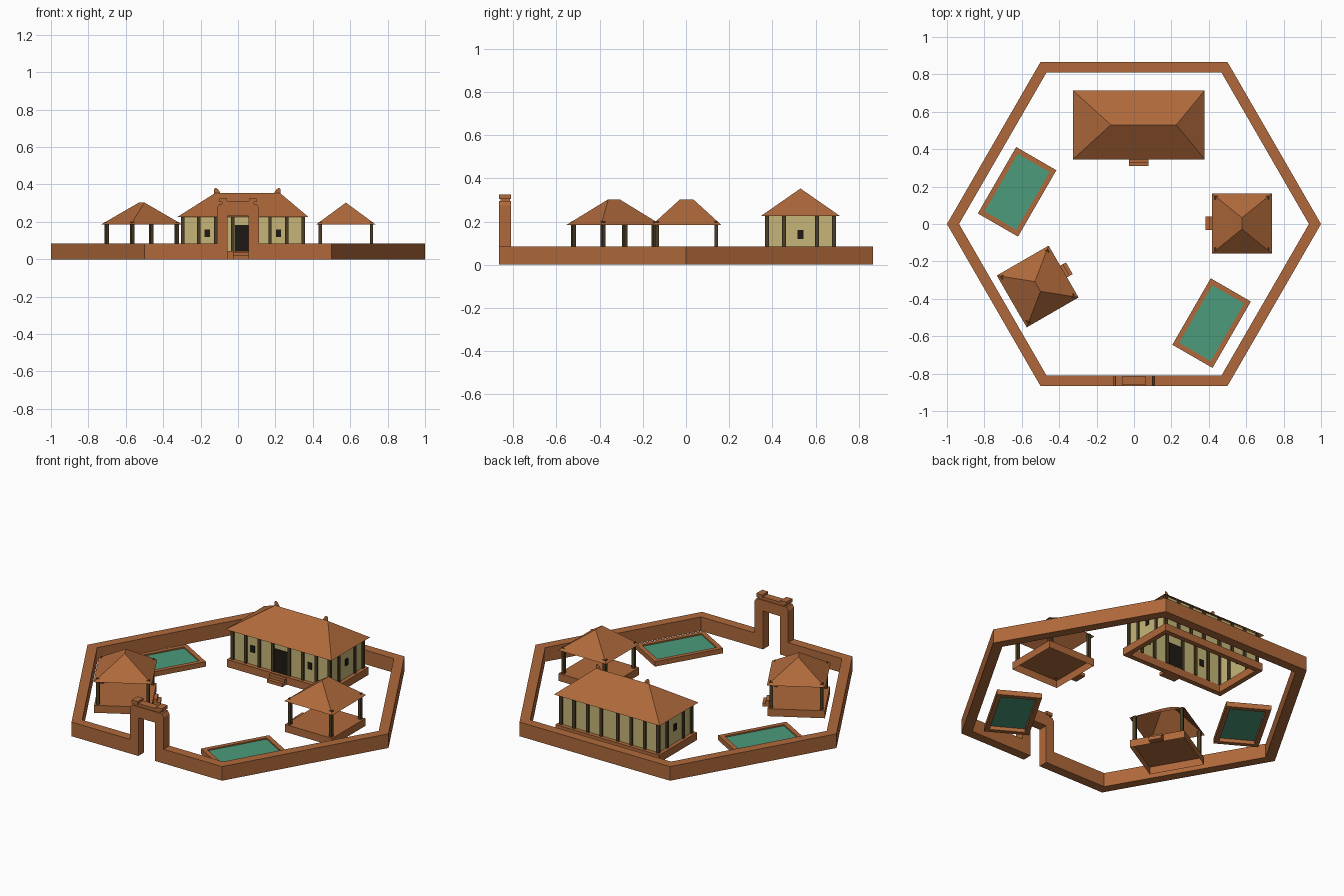
import bpy
from math import radians, sin, cos
from mathutils import Matrix

if "Cube" in bpy.data.objects:
    bpy.data.objects.remove(bpy.data.objects["Cube"])


def material(name, rgb):
    m = bpy.data.materials.new(name)
    m.diffuse_color = (*[c ** 2.2 for c in rgb], 1)
    m.use_nodes = True
    m.node_tree.nodes["Principled BSDF"].inputs["Base Color"].default_value = m.diffuse_color
    return m


CLAY = material("clay", (0.68, 0.41, 0.24))
PLASTER = material("plaster", (0.77, 0.71, 0.47))
TIMBER = material("timber", (0.30, 0.25, 0.16))
DARK = material("dark_opening", (0.14, 0.12, 0.10))
WATER = material("water", (0.30, 0.60, 0.48))


def mesh(name, verts, faces, mat, xf=Matrix()):
    me = bpy.data.meshes.new(name)
    me.from_pydata([xf @ Matrix.Translation(v).to_translation() for v in verts], [], faces)
    me.materials.append(mat)
    ob = bpy.data.objects.new(name, me)
    bpy.context.collection.objects.link(ob)
    return ob


def box(name, x, y, z, mat, xf=Matrix(), bottom=True, top=True):
    """Box from (min, max) pairs; bottom and top can be left open."""
    v = [(a, b, c) for c in z for a, b in
         ((x[0], y[0]), (x[1], y[0]), (x[1], y[1]), (x[0], y[1]))]
    f = [(i, (i + 1) % 4, (i + 1) % 4 + 4, i + 4) for i in range(4)]
    if bottom:
        f.append((3, 2, 1, 0))
    if top:
        f.append((4, 5, 6, 7))
    return mesh(name, v, f, mat, xf)


def strip(name, outer, inner, z0, z1, mat, xf=Matrix(), closed=True):
    """Wall of thickness between two matching plan outlines."""
    n = len(outer)
    v = [(*p, z) for z in (z0, z1) for p in outer + inner]
    f = []
    for i in range(n if closed else n - 1):
        j = (i + 1) % n
        f += [(i, j, j + 2 * n, i + 2 * n),
              (j + n, i + n, i + 3 * n, j + 3 * n),
              (i + 2 * n, j + 2 * n, j + 3 * n, i + 3 * n),
              (j, i, i + n, j + n)]
    if not closed:
        f += [(n, 0, 2 * n, 3 * n), (n - 1, 2 * n - 1, 4 * n - 1, 3 * n - 1)]
    return mesh(name, v, f, mat, xf)


def rect(a, b):
    return [(-a, -b), (a, -b), (a, b), (-a, b)]


def hip_roof(name, a, b, z0, z1, ridge, xf):
    """Hip roof shell: eave half sizes a, b and two ridge end points."""
    v = [(*p, z0) for p in rect(a, b)] + [(*p, z1) for p in ridge]
    if ridge[0][1] == ridge[1][1]:
        f = [(0, 1, 5, 4), (1, 2, 5), (2, 3, 4, 5), (3, 0, 4)]
    else:
        f = [(0, 1, 4), (1, 2, 5, 4), (2, 3, 5), (3, 0, 4, 5)]
    return mesh(name, v, f, CLAY, xf)


def place(x, y, deg):
    return Matrix.Translation((x, y, 0)) @ Matrix.Rotation(radians(deg), 4, 'Z')


# Hexagonal boundary wall, open at the gate
G, AP, AI = 0.056, 0.866, 0.81
angles = [-60 + 60 * i for i in range(6)]
ring = [(cos(radians(a)), sin(radians(a))) for a in angles]
k = AI / AP
strip("boundary_wall", [(G, -AP)] + ring + [(-G, -AP)],
      [(G, -AI)] + [(x * k, y * k) for x, y in ring] + [(-G, -AI)],
      0, 0.085, CLAY, closed=False)

# Gate: arch profile extruded through the wall, with stepped cap
right = [(G, 0), (0.112, 0), (0.112, 0.275), (0.1, 0.295)]
prof = [(G, 0.23)] + right
prof = prof + [(-x, z) for x, z in reversed(prof)]
n = len(prof)
mesh("gate_arch", [(x, y, z) for y in (-AP, -AI) for x, z in prof],
     [tuple(range(n)), tuple(range(2 * n - 1, n - 1, -1))] +
     [(i, i + n, (i + 1) % n + n, (i + 1) % n) for i in range(n)], CLAY)
box("gate_cap", (-0.085, 0.085), (-0.86, -0.815), (0.295, 0.312), CLAY)
for s in (-1, 1):
    box("gate_cap_end", sorted((s * 0.06, s * 0.1)), (-0.866, -0.81), (0.305, 0.325), CLAY)

# Two pools
for x, y in ((0.415, -0.53), (-0.625, 0.172)):
    xf = place(x, y, 60)
    strip("pool_rim", rect(0.205, 0.124), rect(0.178, 0.098), 0, 0.03, CLAY, xf)
    mesh("pool_water", [(*p, 0.022) for p in rect(0.178, 0.098)], [(0, 1, 2, 3)], WATER, xf)

# Two open pavilions
for x, y, deg in ((0.577, 0.003, 180), (-0.515, -0.334, 30)):
    xf = place(x, y, deg)
    box("pavilion_platform", (-0.157, 0.157), (-0.157, 0.157), (0, 0.045), CLAY, xf, bottom=False)
    box("pavilion_low_step", (0.157, 0.195), (-0.036, 0.036), (0, 0.02), CLAY, xf)
    box("pavilion_high_step", (0.157, 0.177), (-0.036, 0.036), (0.02, 0.038), CLAY, xf)
    for px, py in rect(0.137, 0.137):
        box("pavilion_post", (px - 0.009, px + 0.009), (py - 0.009, py + 0.009),
            (0.045, 0.2), TIMBER, xf)
    hip_roof("pavilion_roof", 0.16, 0.16, 0.185, 0.303, [(0, -0.03), (0, 0.03)], xf)

# Main hall
xf = place(0.026, 0.53, 0)
WX, WY = 0.322, 0.155
strip("hall_platform", rect(0.345, 0.18), rect(0.315, 0.15), 0, 0.045, CLAY, xf)
box("hall_low_step", (-0.052, 0.052), (-0.22, -0.18), (0, 0.02), CLAY, xf)
box("hall_high_step", (-0.052, 0.052), (-0.2, -0.18), (0.02, 0.038), CLAY, xf)
box("hall_walls", (-WX, WX), (-WY, WY), (0.045, 0.235), PLASTER, xf, bottom=False, top=False)
posts = [(s * px, t * WY) for px in (WX, 0.235, 0.145, 0.055) for s in (-1, 1) for t in (-1, 1)]
posts += [(s * WX, t * 0.076) for s in (-1, 1) for t in (-1, 1)]
for px, py in posts:
    box("hall_post", (px - 0.009, px + 0.009), (py - 0.009, py + 0.009), (0.045, 0.235), TIMBER, xf)
box("hall_door", (-0.043, 0.043), (-WY - 0.006, -WY + 0.006), (0.045, 0.182), DARK, xf)
for s in (-1, 1):
    c = s * 0.19
    box("front_window", (c - 0.014, c + 0.014), (-WY - 0.005, -WY + 0.005), (0.12, 0.16), DARK, xf)
    c = s * WX
    box("side_window", (c - 0.005, c + 0.005), (-0.013, 0.013), (0.12, 0.16), DARK, xf)
hip_roof("hall_roof", 0.352, 0.184, 0.225, 0.353, [(-0.15, 0), (0.2, 0)], xf)
# Thin upturned fins on the ridge ends
for x, s in ((-0.153, 1), (0.2, -1)):
    p = [(x, 0.335), (x + s * 0.035, 0.35), (x + s * 0.022, 0.372), (x + s * 0.008, 0.382), (x, 0.375)]
    mesh("ridge_fin", [(a, 0, z) for a, z in p], [tuple(range(5))], CLAY, xf)
